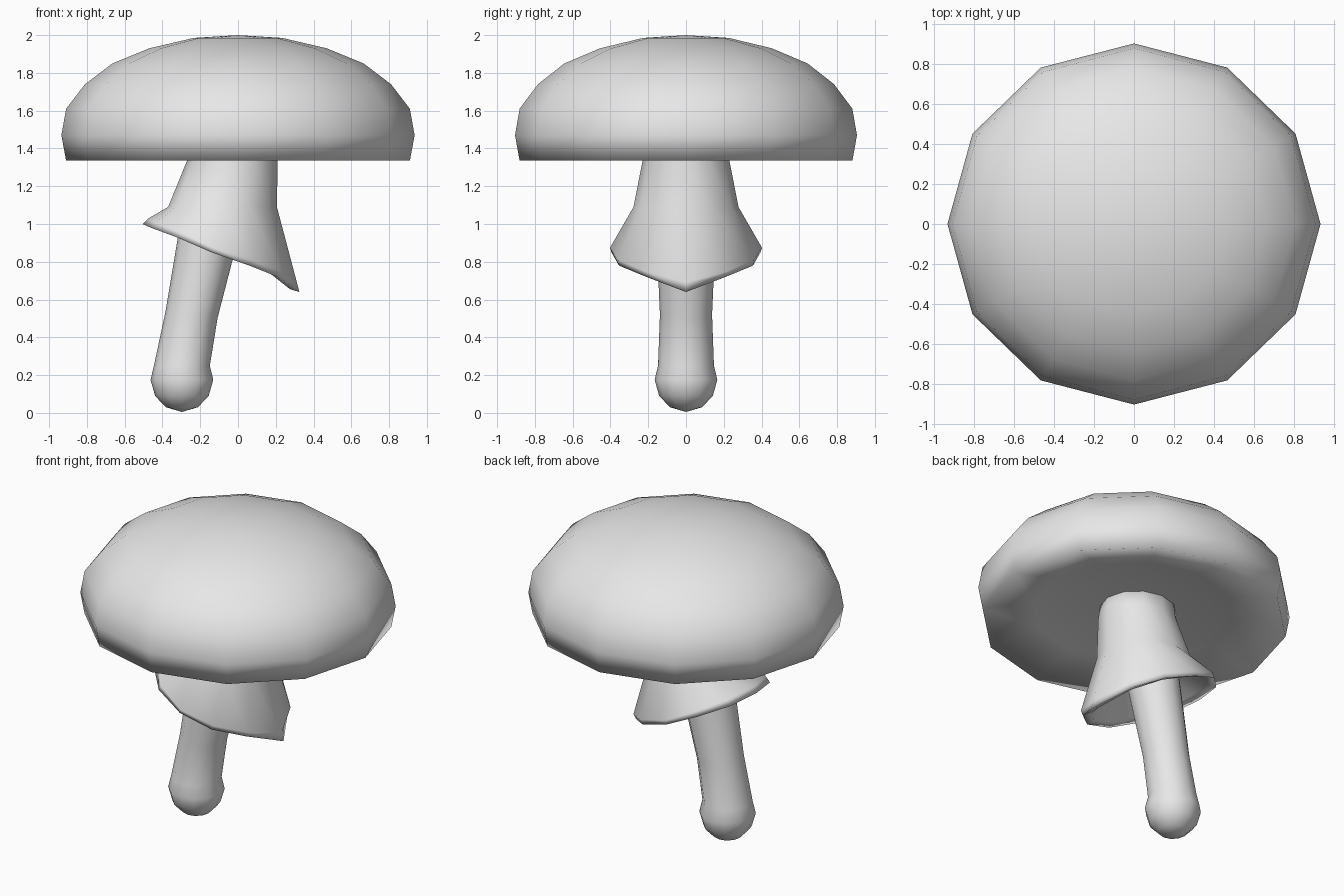
import bpy, bmesh, math

cube = bpy.data.objects.get("Cube")
if cube:
    bpy.data.objects.remove(cube, do_unlink=True)

SIDES = 12

# Single plain grey
grey = bpy.data.materials.new("plain grey")
grey.use_nodes = True
grey.diffuse_color = (0.8, 0.8, 0.8, 1)
grey.node_tree.nodes["Principled BSDF"].inputs["Base Color"].default_value = (0.8, 0.8, 0.8, 1)


def ring(cx, z, rx, ry=None, tilt=0.0):
    """Twelve-sided ring; tilt is the drop in height per unit of x."""
    ry = rx if ry is None else ry
    points = []
    for i in range(SIDES):
        a = 2 * math.pi * i / SIDES
        x = rx * math.cos(a)
        points.append((cx + x, ry * math.sin(a), z - tilt * x))
    return points


def half_ring(half):
    """Mirror seven points running from +x to -x into a full ring."""
    return half + [(x, -y, z) for x, y, z in reversed(half[1:-1])]


def loft(name, rings, start=None, end=None):
    """Skin a stack of rings, closing each end at a point."""
    bm = bmesh.new()
    rows = [[bm.verts.new(p) for p in r] for r in rings]
    for a, b in zip(rows, rows[1:]):
        for i in range(SIDES):
            j = (i + 1) % SIDES
            bm.faces.new((a[i], a[j], b[j], b[i]))
    for row, tip in ((rows[0], start), (rows[-1], end)):
        if tip:
            v = bm.verts.new(tip)
            for i in range(SIDES):
                bm.faces.new((row[i], row[(i + 1) % SIDES], v))
    bmesh.ops.recalc_face_normals(bm, faces=bm.faces)
    for f in bm.faces:
        f.smooth = True
    mesh = bpy.data.meshes.new(name)
    bm.to_mesh(mesh)
    bm.free()
    mesh.materials.append(grey)
    obj = bpy.data.objects.new(name, mesh)
    bpy.context.collection.objects.link(obj)
    return obj


# Cap: hollow underside, rim, then dome
cap_profile = [(0.25, 1.43), (0.60, 1.41), (0.91, 1.335), (0.935, 1.47), (0.91, 1.61),
               (0.81, 1.74), (0.665, 1.85), (0.47, 1.93), (0.235, 1.985)]
loft("cap", [ring(0, z, r, r * 0.968) for r, z in cap_profile],
     start=(0, 0, 1.44), end=(0, 0, 2.0))

# Stem: rounded bulb at the foot, leaning towards the cap centre
stem_rings = [(-0.297, 0.03, 0.085), (-0.297, 0.09, 0.142), (-0.297, 0.175, 0.166),
              (-0.297, 0.25, 0.148), (-0.246, 0.52, 0.138), (-0.165, 0.90, 0.155),
              (-0.11, 1.16, 0.165)]
loft("stem", [ring(cx, z, r, tilt=0.0 if z < 0.3 else 0.12) for cx, z, r in stem_rings],
     start=(-0.297, 0, 0.005), end=(-0.11, 0, 1.17))

# Skirt: slanted flaring collar with a thin drooping lip
lip = half_ring([(0.325, 0, 0.64), (0.21, 0.21, 0.72), (0.06, 0.355, 0.78), (-0.14, 0.395, 0.85),
                 (-0.325, 0.345, 0.93), (-0.46, 0.20, 0.98), (-0.505, 0, 1.0)])
lip_top = half_ring([(0.312, 0, 0.69), (0.225, 0.215, 0.75), (0.075, 0.36, 0.81), (-0.13, 0.402, 0.875),
                     (-0.31, 0.345, 0.96), (-0.43, 0.20, 1.01), (-0.475, 0, 1.03)])
lip_inner = [(-0.09 + (x + 0.09) * 0.88, y * 0.88, z + 0.015) for x, y, z in lip]
loft("skirt", [ring(-0.03, 1.46, 0.225, 0.215), ring(-0.03, 1.335, 0.24, 0.23),
               ring(-0.082, 1.09, 0.288, 0.278), lip_top, lip, lip_inner,
               ring(-0.09, 1.06, 0.22, tilt=0.1)],
     start=(-0.03, 0, 1.46), end=(-0.09, 0, 1.08))
